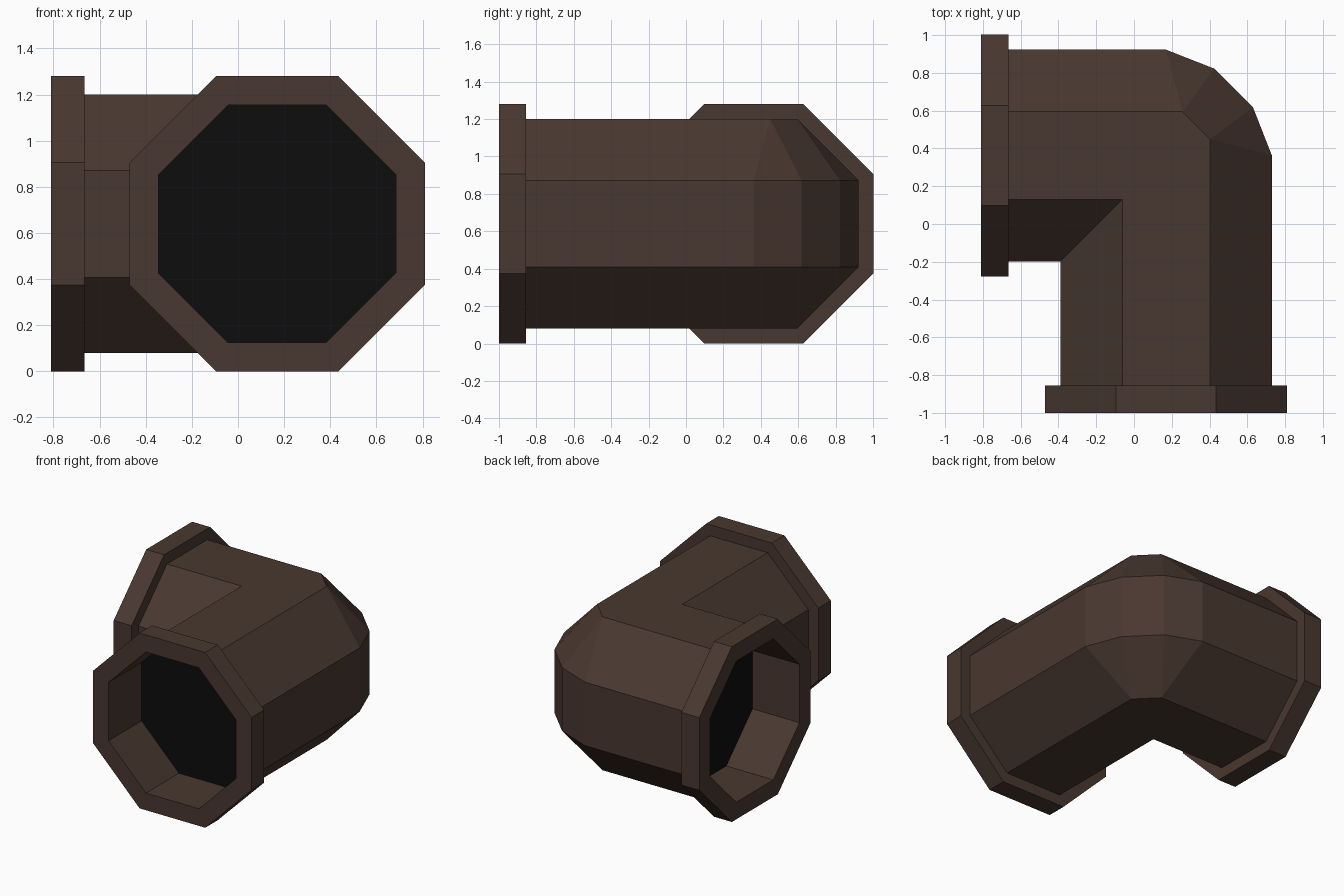
import bpy, bmesh, math

if "Cube" in bpy.data.objects:
    bpy.data.objects.remove(bpy.data.objects["Cube"])

def material(name, rgb):
    m = bpy.data.materials.new(name)
    m.diffuse_color = (*rgb, 1)
    m.use_nodes = True
    m.node_tree.nodes["Principled BSDF"].inputs["Base Color"].default_value = m.diffuse_color
    return m

brown = material("dark_brown", (0.066, 0.039, 0.029))
black = material("black", (0.004, 0.004, 0.004))

CX, CY, CZ = 0.17, 0.3625, 0.64      # axes of the two legs
R_PIPE, R_FLANGE, R_HOLE = 0.56, 0.64, 0.515   # octagon half widths
T = math.tan(math.pi / 8)
FLANGE, DEPTH = 0.145, 0.38
END_Y, END_X = -1.0, -0.81

def finish(bm, name):
    bmesh.ops.remove_doubles(bm, verts=bm.verts, dist=1e-4)
    me = bpy.data.meshes.new(name)
    bm.to_mesh(me)
    bm.free()
    me.materials.append(brown)
    me.materials.append(black)
    ob = bpy.data.objects.new(name, me)
    bpy.context.collection.objects.link(ob)
    return ob

# Elbow body: small and large plan outlines stacked in four levels
h = R_PIPE * T
ya, xb = END_Y + FLANGE, END_X + FLANGE
small = [(CX + h, ya)] + [(CX + h, CY + 0.0875)] * 2 + [(CX + 0.0875, CY + h)] * 2 + [
    (xb, CY + h), (xb, CY - h), (CX - h, CY - h), (CX - h, ya)]
r = R_PIPE
large = [(CX + r, ya), (CX + r, CY), (CX + 0.46, CY + 0.255), (CX + 0.255, CY + 0.46),
         (CX, CY + r), (xb, CY + r), (xb, CY - r), (CX - r, CY - r), (CX - r, ya)]
bm = bmesh.new()
levels = [[bm.verts.new((x, y, CZ + z)) for x, y in outline]
          for outline, z in ((small, r), (large, h), (large, -h), (small, -r))]
for up, lo in zip(levels, levels[1:]):
    for i in range(9):
        if i not in (5, 8):          # both pipe ends stay open
            j = (i + 1) % 9
            bm.faces.new((lo[i], lo[j], up[j], up[i]))
bm.faces.new(levels[0])
bm.faces.new(levels[3][::-1])
finish(bm, "elbow_pipe")

# Octagonal flange with recessed opening and a black floor
def flange(name, location, turn):
    bm = bmesh.new()
    rings = []
    for rad, w in ((R_PIPE, FLANGE), (R_FLANGE, FLANGE), (R_FLANGE, 0), (R_HOLE, 0), (R_HOLE, DEPTH)):
        rad /= math.cos(math.pi / 8)
        angles = [math.pi / 8 + i * math.pi / 4 for i in range(8)]
        rings.append([bm.verts.new((rad * math.cos(a), w, rad * math.sin(a))) for a in angles])
    for a, b in zip(rings, rings[1:]):
        for i in range(8):
            j = (i + 1) % 8
            bm.faces.new((a[i], a[j], b[j], b[i]))
    bm.faces.new(rings[-1]).material_index = 1
    ob = finish(bm, name)
    ob.location = location
    ob.rotation_euler.z = turn

flange("front_flange", (CX, END_Y, CZ), 0)
flange("left_flange", (END_X, CY, CZ), -math.pi / 2)
